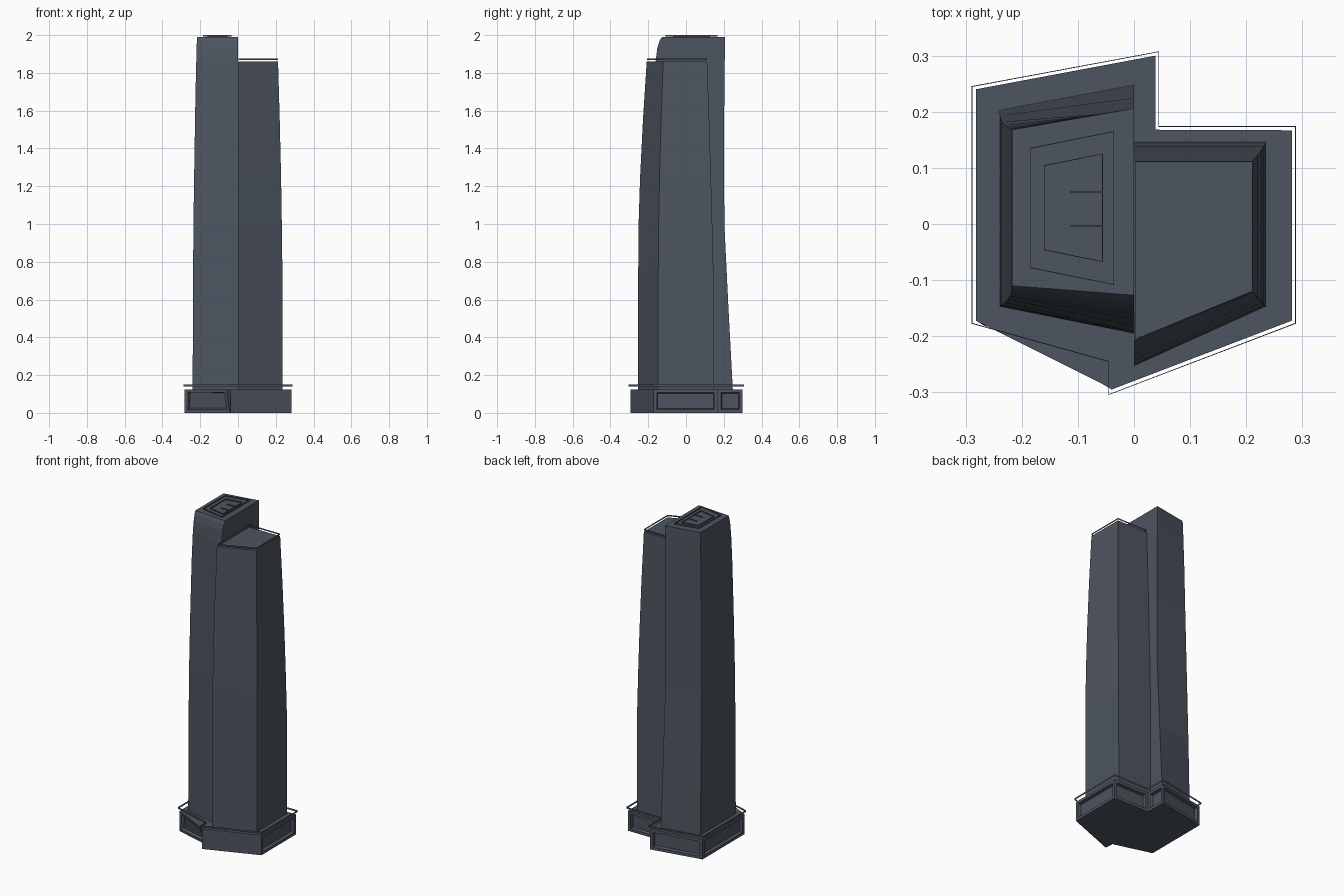
import bpy, bmesh

slate = bpy.data.materials.new("slate_cladding")
slate.diffuse_color = (0.075, 0.09, 0.115, 1)


def finish(name, bm):
    bmesh.ops.recalc_face_normals(bm, faces=bm.faces)
    mesh = bpy.data.meshes.new(name)
    bm.to_mesh(mesh)
    bm.free()
    mesh.materials.append(slate)
    ob = bpy.data.objects.new(name, mesh)
    bpy.context.collection.objects.link(ob)
    return ob


def skin(sections, capped=True):
    """Loft a list of (z, outline) sections; returns bmesh and its wall faces."""
    bm = bmesh.new()
    rings = [[bm.verts.new((x, y, z)) for x, y in pts] for z, pts in sections]
    n = len(rings[0])
    walls = []
    for a, b in zip(rings, rings[1:]):
        for i in range(n):
            j = (i + 1) % n
            walls.append(bm.faces.new((a[i], a[j], b[j], b[i])))
    if capped:
        bm.faces.new(rings[0][::-1])
        bm.faces.new(rings[-1])
    bmesh.ops.recalc_face_normals(bm, faces=bm.faces)
    return bm, walls


def railing(name, pts, z0, z1):
    bm, _ = skin([(z0, pts), (z1, pts)], capped=False)
    ob = finish(name, bm)
    mod = ob.modifiers.new("thickness", "SOLIDIFY")
    mod.thickness = 0.002
    mod.offset = 0


# podium: the front left side is notched at ground level under the roof slab
def podium_outline(notch):
    return [(-0.282, -0.172), notch, (-0.04, -0.295), (0.282, -0.172),
            (0.282, 0.167), (0.038, 0.168), (0.038, 0.3), (-0.282, 0.24)]


bm, walls = skin([(0, podium_outline((-0.042, -0.24))),
                  (0.125, podium_outline((-0.06, -0.283)))])
# sunken window bays, leaving out the tiny notch return and the front right wall
bays = [w for i, w in enumerate(walls) if i not in (1, 2)]
bmesh.ops.inset_individual(bm, faces=bays, thickness=0.025)
bmesh.ops.inset_individual(bm, faces=bays, thickness=0.006, depth=-0.018)
finish("podium", bm)

railing("podium_railing",
        [(-0.289, -0.177), (-0.045, -0.245), (-0.045, -0.304), (0.288, -0.177),
         (0.288, 0.174), (0.044, 0.174), (0.044, 0.307), (-0.289, 0.245)],
        0.139, 0.149)


# tower halves: each section is z, outer x, then y at
# inner front, outer front, outer back, inner back
def tower(name, rows):
    bm, _ = skin([(z, [(0, fi), (x, fo), (x, bo), (0, bi)])
                  for z, x, fi, fo, bo, bi in rows])
    finish(name, bm)


tower("tall_tower", [
    (0.12, -0.240, -0.195, -0.147, 0.203, 0.248),
    (0.55, -0.239, -0.195, -0.147, 0.193, 0.225),
    (1.00, -0.236, -0.192, -0.145, 0.182, 0.203),
    (1.40, -0.230, -0.182, -0.140, 0.176, 0.201),
    (1.70, -0.225, -0.170, -0.134, 0.173, 0.203),
    (1.86, -0.221, -0.161, -0.129, 0.171, 0.205),
    (1.93, -0.219, -0.152, -0.123, 0.170, 0.206),
    (1.97, -0.218, -0.140, -0.116, 0.169, 0.206),
    (1.99, -0.217, -0.127, -0.110, 0.168, 0.206)])

tower("short_tower", [
    (0.12, 0.235, -0.253, -0.147, 0.147, 0.147),
    (0.75, 0.235, -0.253, -0.147, 0.145, 0.145),
    (1.00, 0.232, -0.251, -0.145, 0.139, 0.139),
    (1.25, 0.228, -0.243, -0.140, 0.132, 0.132),
    (1.55, 0.221, -0.228, -0.132, 0.123, 0.123),
    (1.86, 0.212, -0.208, -0.121, 0.112, 0.112)])

# thin roof railings
railing("tall_roof_outer_railing",
        [(-0.184, -0.078), (-0.036, -0.108), (-0.036, 0.165), (-0.184, 0.135)],
        1.993, 2.0)
railing("tall_roof_inner_railing",
        [(-0.16, -0.046), (-0.056, -0.067), (-0.056, 0.125), (-0.16, 0.104)],
        1.99, 1.996)
railing("short_roof_railing",
        [(0.003, -0.205), (0.211, -0.12), (0.211, 0.111), (0.003, 0.111)],
        1.868, 1.876)

# slim vents on the tall roof
for y in (-0.004, 0.057):
    bm = bmesh.new()
    bmesh.ops.create_cube(bm, size=1)
    for v in bm.verts:
        v.co = (-0.085 + v.co.x * 0.056, y + v.co.y * 0.003, 1.992 + v.co.z * 0.006)
    finish("roof_vent", bm)
